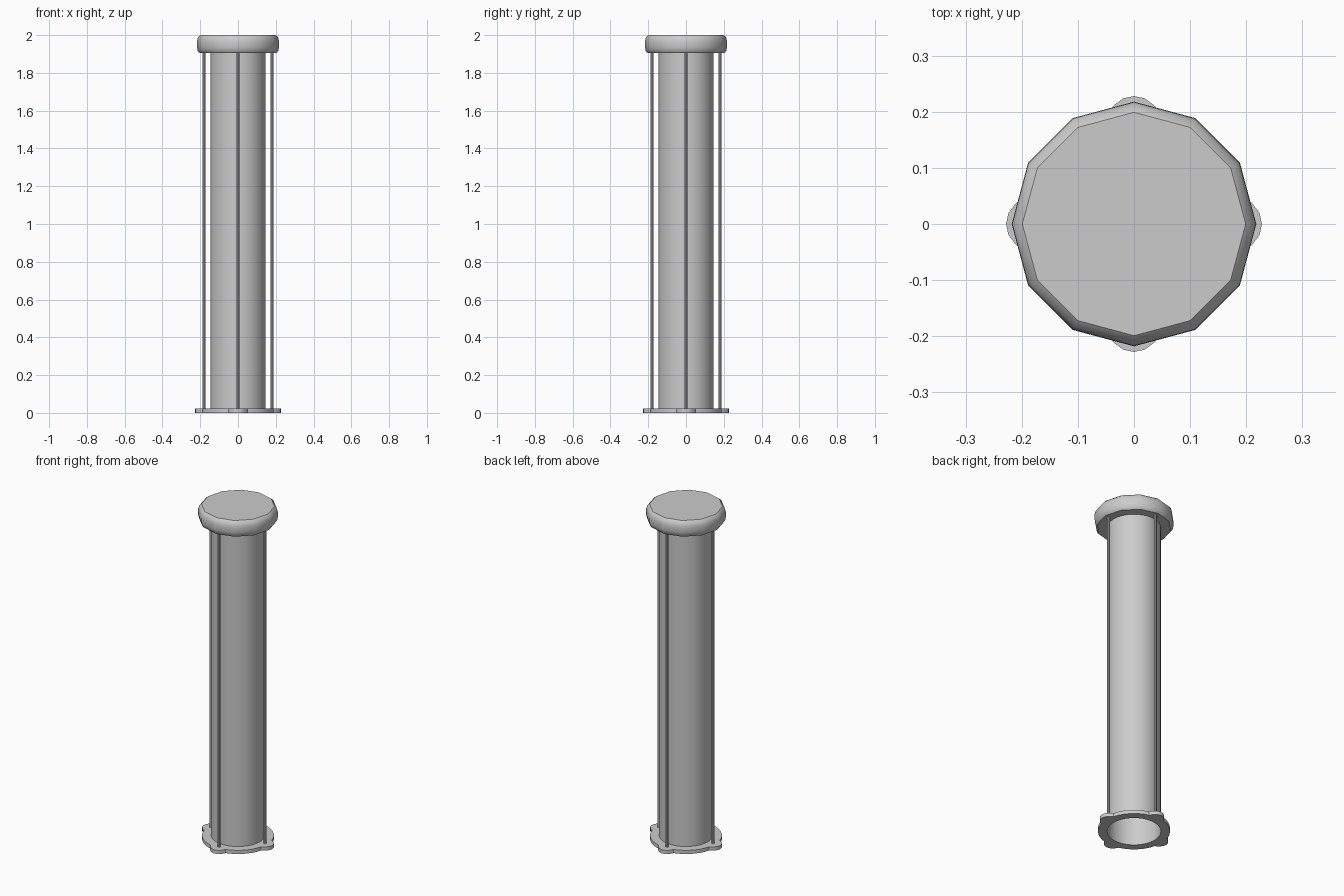
import bpy, bmesh
from math import sin, cos, pi, sqrt

cube = bpy.data.objects.get("Cube")
if cube:
    bpy.data.objects.remove(cube)

grey = bpy.data.materials.new("light_grey")
grey.use_nodes = True
grey.diffuse_color = (0.6, 0.6, 0.6, 1)
grey.node_tree.nodes["Principled BSDF"].inputs["Base Color"].default_value = grey.diffuse_color

ROD_DIST = 0.18
EAR_R = 0.048
TUBE_R = 0.146


def lathe(name, profile, sides, caps=True, closed=False, centre=(0, 0)):
    """Join rings of (radius, z); a radius may be a function of the angle."""
    bm = bmesh.new()
    rings = []
    for radius, z in profile:
        ring = []
        for i in range(sides):
            a = 2 * pi * i / sides
            r = radius(a) if callable(radius) else radius
            ring.append(bm.verts.new((centre[0] + r * cos(a), centre[1] + r * sin(a), z)))
        rings.append(ring)
    pairs = list(zip(rings, rings[1:]))
    if closed:
        pairs.append((rings[-1], rings[0]))
    for low, high in pairs:
        for i in range(sides):
            j = (i + 1) % sides
            bm.faces.new((low[i], low[j], high[j], high[i]))
    if caps:
        bm.faces.new(rings[0][::-1])
        bm.faces.new(rings[-1])
    mesh = bpy.data.meshes.new(name)
    bm.to_mesh(mesh)
    bm.free()
    mesh.materials.append(grey)
    obj = bpy.data.objects.new(name, mesh)
    bpy.context.collection.objects.link(obj)
    bpy.ops.object.select_all(action='DESELECT')
    obj.select_set(True)
    bpy.context.view_layer.objects.active = obj
    bpy.ops.object.shade_smooth_by_angle(angle=pi / 5)
    return obj


def plate_radius(a):
    """Round plate with an ear around each rod."""
    off = (a + pi / 4) % (pi / 2) - pi / 4
    inside = EAR_R ** 2 - (ROD_DIST * sin(off)) ** 2
    ear = ROD_DIST * cos(off) + sqrt(inside) if inside > 0 else 0
    return max(0.195, ear)


# Base plate with a hole for the open tube
lathe("base_plate", [(TUBE_R, 0), (plate_radius, 0), (plate_radius, 0.022), (TUBE_R, 0.022)],
      72, caps=False, closed=True)

# Hollow body, open at the bottom
lathe("tube", [(TUBE_R, 0), (TUBE_R, 1.91)], 36, caps=False)

# Twelve-sided cap with a rounded rim
lathe("cap", [(0.203, 1.905), (0.213, 1.916), (0.217, 1.935), (0.218, 1.953),
              (0.217, 1.97), (0.212, 1.988), (0.199, 2.0)], 12)

# Four tie rods
for i, side in enumerate(("left", "back", "right", "front")):
    a = i * pi / 2
    lathe(side + "_rod", [(0.008, 0.01), (0.008, 1.91)], 8,
          centre=(ROD_DIST * cos(a), ROD_DIST * sin(a)))
